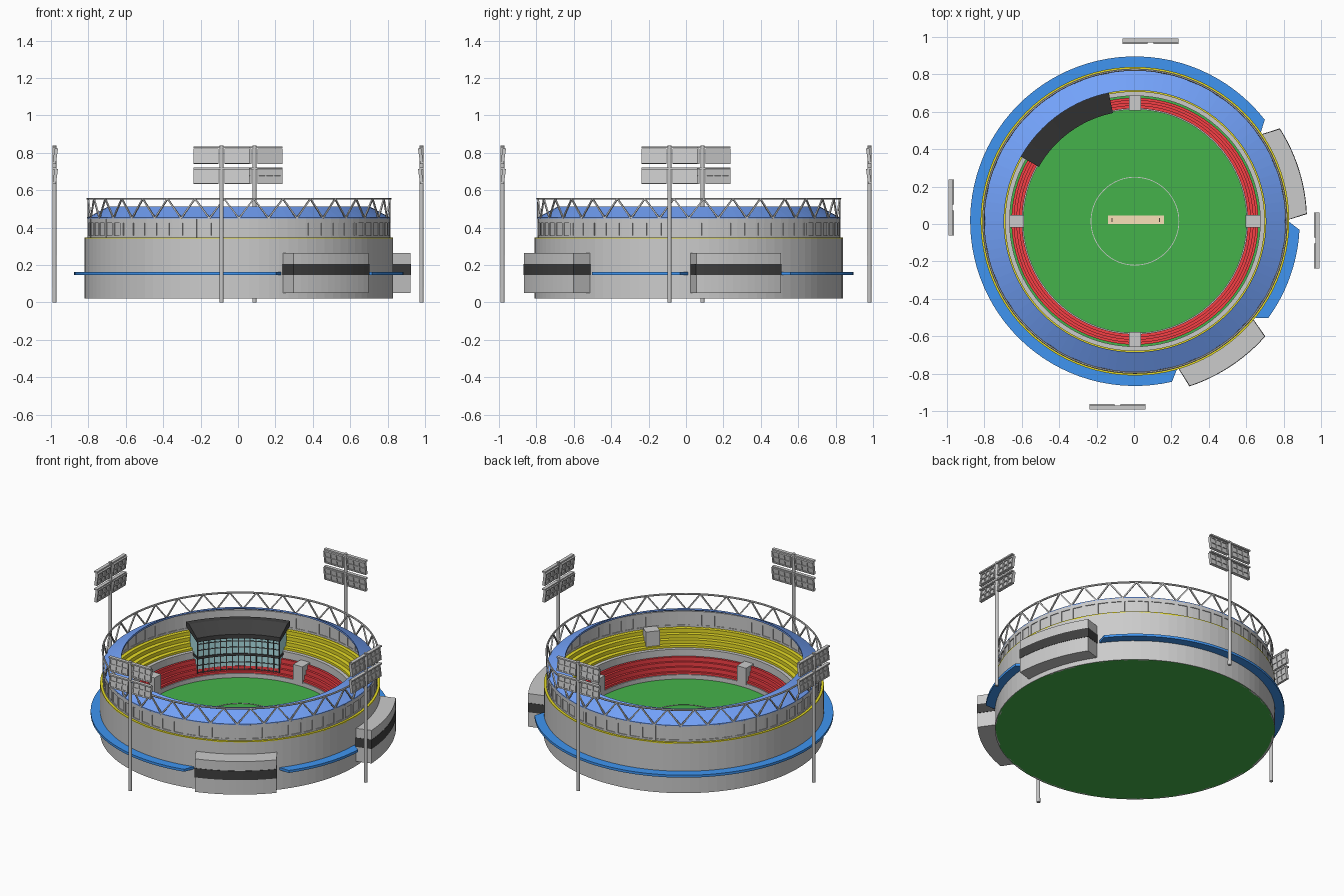
import bpy, bmesh
from math import radians, sin, cos, pi
from mathutils import Matrix, Vector

if "Cube" in bpy.data.objects:
    bpy.data.objects.remove(bpy.data.objects["Cube"])

CX, CY = 0.005, 0.015          # centre of the bowl
mats = {}


def finish(name, bm, color=None):
    bmesh.ops.recalc_face_normals(bm, faces=bm.faces)
    me = bpy.data.meshes.new(name)
    bm.to_mesh(me)
    bm.free()
    ob = bpy.data.objects.new(name, me)
    bpy.context.collection.objects.link(ob)
    if color:
        if color not in mats:
            mats[color] = bpy.data.materials.new(name + "_colour")
            mats[color].diffuse_color = (*color, 1)
        me.materials.append(mats[color])
    return ob


def sweep(name, profile, color=None, a0=0, a1=360, n=96):
    """Turn a closed (r, z[, inset degrees]) profile around the bowl centre."""
    bm = bmesh.new()
    full = a1 - a0 >= 360
    rows = []
    for i in range(n if full else n + 1):
        t = i / n
        row = []
        for p in profile:
            d = p[2] if len(p) > 2 else 0
            a = radians(a0 + d + (a1 - a0 - 2 * d) * t)
            row.append(bm.verts.new((CX + p[0] * cos(a), CY + p[0] * sin(a), p[1])))
        rows.append(row)
    k = len(profile)
    for i in range(n):
        A, B = rows[i], rows[(i + 1) % len(rows)]
        for j in range(k):
            bm.faces.new((A[j], A[(j + 1) % k], B[(j + 1) % k], B[j]))
    if not full:
        bm.faces.new(rows[0])
        bm.faces.new(rows[-1][::-1])
    return finish(name, bm, color)


def rect(r0, r1, z0, z1, d=0):
    return [(r0, z0), (r1, z0, d), (r1, z1, d), (r0, z1)]


def polar(deg, r, z):
    return (Matrix.Translation((CX, CY, 0)) @ Matrix.Rotation(radians(deg), 4, 'Z')
            @ Matrix.Translation((r, 0, z)))


def boxes(name, items, color=None):
    """One object from many (matrix, size) boxes."""
    bm = bmesh.new()
    for m, s in items:
        bmesh.ops.create_cube(bm, size=1, matrix=m @ Matrix.Diagonal((*s, 1)))
    return finish(name, bm, color)


def bar(p, q, w):
    p, q = Vector(p), Vector(q)
    m = (Matrix.Translation((p + q) / 2)
         @ (q - p).to_track_quat('Z', 'Y').to_matrix().to_4x4())
    return m, (w, w, (q - p).length)


def steps(r0, r1, z0, z1, n):
    """Terrace profile rising outwards, with a sloping underside."""
    pts = []
    dr, dz = (r1 - r0) / n, (z1 - z0) / n
    for i in range(n):
        pts += [(r0 + i * dr, z0 + i * dz), (r0 + i * dr, z0 + (i + 1) * dz)]
    return pts + [(r1, z1), (r1, z1 - 0.025), (r0 + dr, z0)]


GREEN, RED, YELLOW = (.06, .45, .07), (.92, .05, .06), (.8, .72, .02)
ROOF, BLUE, BLACK = (.17, .36, .95), (.05, .3, .88), (.05, .05, .05)
TEAL, TAN, WHITE, PANE = (.42, .75, .78), (.95, .75, .48), (.95, .95, .95), (.62, .62, .62)

# Playing field with strip, wickets and inner circle
bm = bmesh.new()
bmesh.ops.create_cone(bm, cap_ends=True, segments=96, radius1=.822, radius2=.822,
                      depth=.08, matrix=Matrix.Translation((CX, CY, .06)))
finish("field", bm, GREEN)
boxes("pitch_strip", [(Matrix.Translation((.01, .022, .102)), (.3, .045, .006))], TAN)
boxes("wickets", [(Matrix.Translation((.01 + s * .127, .022, .11)), (.004, .02, .014))
                  for s in (-1, 1)], TAN)
sweep("field_circle", rect(.233, .237, .1, .103), WHITE)

# Outer wall, boundary wall and balcony wall
sweep("outer_wall", rect(.812, .825, .02, .342))
sweep("boundary_wall", rect(.597, .603, .1, .128))
sweep("balcony_wall", rect(.67, .692, .1, .26))

# Seating tiers and the yellow ledge
sweep("lower_seats", steps(.603, .66, .115, .22, 4), RED)
sweep("upper_seats", steps(.692, .80, .25, .345, 4), YELLOW)
sweep("wall_ledge", rect(.795, .825, .338, .347), YELLOW)

# Panelled upper wall
N = 64
sweep("upper_wall_panes", rect(.800, .805, .345, .445), PANE)
sweep("upper_wall_top_rail", rect(.796, .81, .425, .448))
sweep("upper_wall_bottom_rail", rect(.796, .81, .345, .358))
boxes("upper_wall_posts", [(polar(i * 360 / N, .803, .395), (.014, .02, .1))
                           for i in range(N)])

# Sloped roof ring
sweep("roof", [(.81, .445), (.81, .453), (.70, .512), (.70, .50)], ROOF)

# Roof truss: top ring and zigzag braces
sweep("truss_ring", [(.81 + .006 * cos(a * pi / 3), .554 + .006 * sin(a * pi / 3))
                     for a in range(6)])
T = 32
braces = []
for i in range(T):
    top = polar((i + .5) * 360 / T, .81, .554).translation
    for j in (i, i + 1):
        braces.append(bar(polar(j * 360 / T, .807, .45).translation, top, .008))
boxes("truss_braces", braces)

# Blue walkway, broken by the two entrance blocks
for nm, a0, a1, n in (("long", 35, 286, 68), ("short", -39, 0, 12)):
    sweep("walkway_" + nm, rect(.82, .881, .147, .163, 3), BLUE, a0, a1, n)

# Entrance blocks with a dark window band
for nm, a0, a1, r in (("front", -73.6, -39.6, .928), ("right", .5, 34.5, .918)):
    sweep("entrance_" + nm, rect(.815, r, .05, .265, 2), None, a0, a1, 12)
    sweep("entrance_window_" + nm, rect(.815, r + .002, .145, .205, 1.95),
          BLACK, a0 - .1, a1 + .1, 12)

# Glazed pavilion with two storeys, mullions and a dark canopy
P0, P1 = 103, 149
sweep("pavilion_lower_glass", rect(.618, .73, .1, .24), TEAL, P0, P1, 14)
sweep("pavilion_upper_glass", rect(.612, .73, .25, .37), TEAL, P0, P1, 14)
sweep("pavilion_floor", rect(.606, .73, .238, .252), BLACK, P0 - .5, P1 + .5, 14)
for k, (r, z) in enumerate(((.615, .145), (.615, .19), (.609, .29), (.609, .33))):
    sweep("pavilion_rail_%d" % k, rect(r, r + .01, z, z + .005), BLACK, P0, P1, 14)
mull = []
for i in range(15):
    a = P0 + (P1 - P0) * i / 14
    mull += [(polar(a, .618, .17), (.008, .006, .14)), (polar(a, .612, .31), (.008, .006, .12))]
boxes("pavilion_mullions", mull, BLACK)
sweep("pavilion_canopy", [(.59, .358), (.74, .40), (.74, .43), (.70, .43), (.59, .385)],
      BLACK, 101.5, 150.5, 14)

# Small stands on the lower seats and a box in the upper tier
boxes("seat_boxes", [(polar(a, .632, .175), (.08, .066, .11)) for a in (0, 90, 180, 270)])
boxes("upper_box", [(polar(-40, .74, .295), (.07, .085, .15))])

# Four floodlight towers: pole, cross bars and a 2 x 2 set of lamp panels
for q in range(4):
    base = Matrix.Rotation(q * pi / 2, 4, 'Z') @ Matrix.Translation((-.088, -.981, 0))
    bm = bmesh.new()
    bmesh.ops.create_cone(bm, cap_ends=True, segments=12, radius1=.011, radius2=.010,
                          depth=.84, matrix=base @ Matrix.Translation((0, 0, .42)))
    finish("floodlight_pole_%d" % q, bm)
    frame, lamps = [], []
    for z in (.829, .716):
        frame.append((base @ Matrix.Translation((0, 0, z)), (.30, .022, .009)))
    for sx in (-1, 1):
        for z in (.782, .674):
            m = (base @ Matrix.Translation((sx * .082, .004, z))
                 @ Matrix.Rotation(radians(-8), 4, 'X'))
            lamps.append((m, (.128, .008, .078)))
            for k in range(4):
                frame.append((m @ Matrix.Translation((-.0625 + k * .125 / 3, 0, 0)),
                              (.009, .018, .082)))
            for k in (-1, 0, 1):
                frame.append((m @ Matrix.Translation((0, 0, k * .037)), (.132, .018, .008)))
    boxes("floodlight_frame_%d" % q, frame)
    boxes("floodlight_lamps_%d" % q, lamps, PANE)

for m in bpy.data.materials:
    if m.users and not m.is_grease_pencil:
        m.use_nodes = True
        m.node_tree.nodes["Principled BSDF"].inputs["Base Color"].default_value = m.diffuse_color
